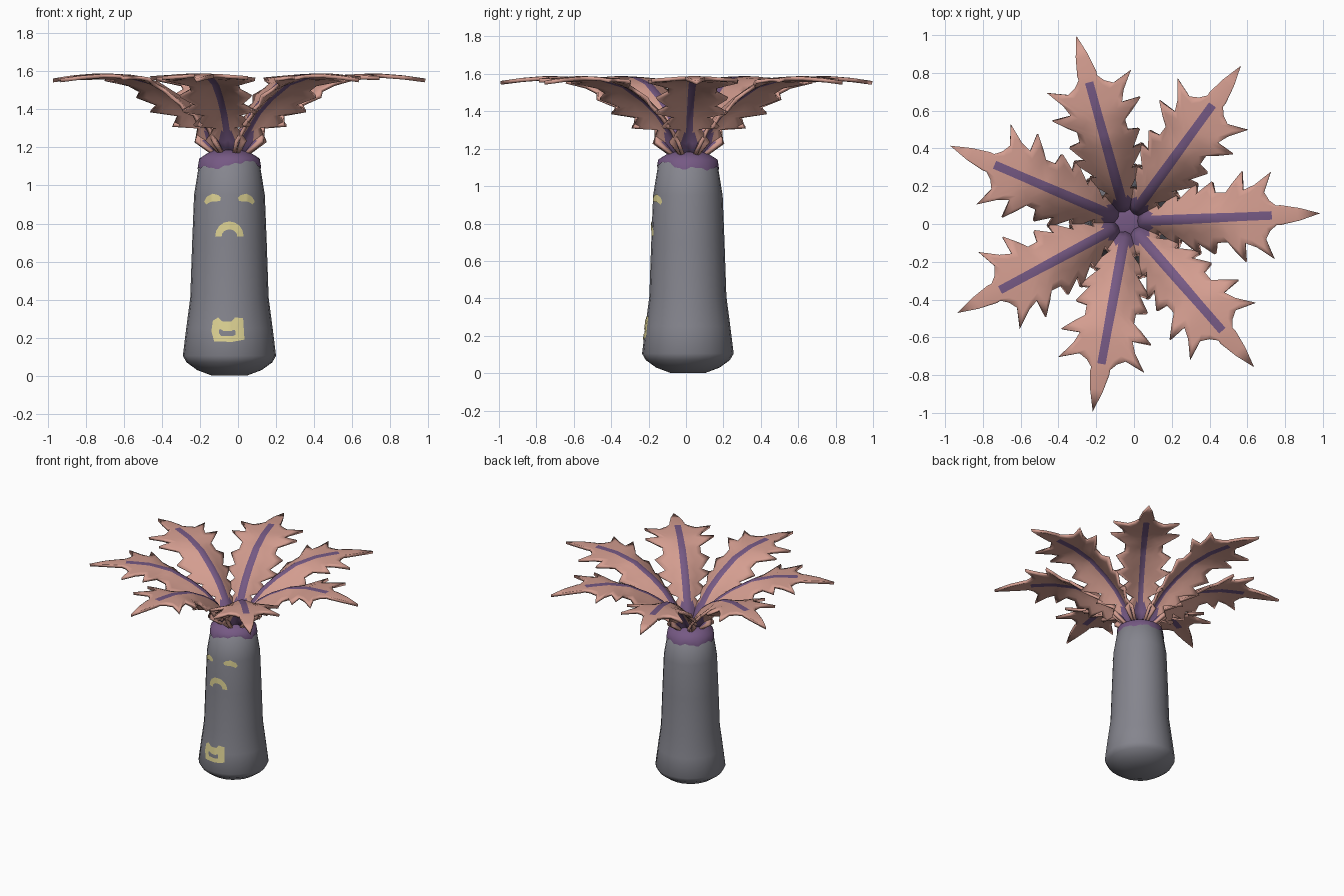
import bpy, bmesh, math
from mathutils import Vector
from mathutils.bvhtree import BVHTree

if "Cube" in bpy.data.objects:
    bpy.data.objects.remove(bpy.data.objects["Cube"])


def material(name, rgb):
    m = bpy.data.materials.new(name)
    m.diffuse_color = (*rgb, 1)
    m.use_nodes = True
    m.node_tree.nodes["Principled BSDF"].inputs["Base Color"].default_value = m.diffuse_color
    return m


GREY = material("grey bark", (0.235, 0.235, 0.27))
PURPLE = material("purple", (0.18, 0.10, 0.23))
SALMON = material("salmon leaf", (0.66, 0.34, 0.28))
YELLOW = material("pale yellow", (0.72, 0.64, 0.29))

CX, CY = -0.045, 0.01      # trunk axis
FX, FY = -0.035, 0.012     # crown axis


def finish(name, bm, mats, angle=40):
    me = bpy.data.meshes.new(name)
    bm.to_mesh(me)
    ob = bpy.data.objects.new(name, me)
    bpy.context.collection.objects.link(ob)
    for m in mats:
        me.materials.append(m)
    bpy.ops.object.select_all(action='DESELECT')
    ob.select_set(True)
    bpy.context.view_layer.objects.active = ob
    bpy.ops.object.shade_smooth_by_angle(angle=math.radians(angle))
    bm.free()
    return ob


def interp(table, x):
    for (a, u), (b, v) in zip(table, table[1:]):
        if x <= b:
            return u + (v - u) * max(0, (x - a) / (b - a))
    return table[-1][1]


def lathe(profile, n, wave=None):
    """Revolve (radius, z) points round the trunk axis, closing both ends."""
    bm = bmesh.new()
    rings = []
    for k, (r, z) in enumerate(profile):
        ring = []
        for i in range(n):
            a = 2 * math.pi * i / n
            rr, zz = wave(a) if wave and k == 0 else (r, z)
            ring.append(bm.verts.new((CX + rr * math.cos(a), CY + rr * math.sin(a), zz)))
        rings.append(ring)
    for lo, hi in zip(rings, rings[1:]):
        for i in range(n):
            j = (i + 1) % n
            bm.faces.new((lo[i], lo[j], hi[j], hi[i]))
    bm.faces.new(rings[-1])
    if not wave:
        bm.faces.new(rings[0][::-1])
    return bm


# Trunk
profile = [(0.09, 0.0), (0.17, 0.03), (0.225, 0.07), (0.245, 0.105), (0.227, 0.25),
           (0.206, 0.41), (0.196, 0.7), (0.186, 0.95), (0.156, 1.135), (0.11, 1.165), (0.06, 1.18)]
bm = lathe(profile, 24)
surface = BVHTree.FromBMesh(bm)
finish("trunk", bm, [GREY], 60)


# Purple collar with a wavy lower edge, higher on the front right
def wavy(a):
    z = 1.094 + 0.036 * math.exp(-((a - 5.3) / 0.5) ** 2) + 0.007 * math.sin(7 * a) + 0.004 * math.sin(17 * a)
    return interp([(0.95, 0.186), (1.135, 0.156)], z) + 0.004, z


bm = lathe([(0, 0), (0.159, 1.141), (0.113, 1.171), (0.07, 1.188), (0.03, 1.192)], 72, wavy)
finish("collar", bm, [PURPLE], 60)


# Painted face: strips between two outlines, laid onto the trunk front
def plate(name, outer, inner, mirror=False):
    bm = bmesh.new()
    rows = []
    for (o0, o1), (i0, i1) in zip(zip(outer, outer[1:]), zip(inner, inner[1:])):
        for s in range(5):
            a = Vector(o0).lerp(Vector(o1), s / 4)
            b = Vector(i0).lerp(Vector(i1), s / 4)
            row = []
            for t in (0, 0.5, 1):
                p = a.lerp(b, t)
                x = 2 * CX - p.x if mirror else p.x
                hit = surface.ray_cast(Vector((x, -1, p.y)), Vector((0, 1, 0)))[0]
                row.append(bm.verts.new((x, hit.y - 0.005, p.y)))
            rows.append(row)
    for r, q in zip(rows, rows[1:]):
        for k in range(2):
            bm.faces.new((r[k], r[k + 1], q[k + 1], q[k]))
    bmesh.ops.remove_doubles(bm, verts=bm.verts, dist=0.0005)
    bm.normal_update()
    for f in bm.faces:
        if f.normal.y > 0:
            f.normal_flip()
    finish(name, bm, [YELLOW], 60)


eye_out = [(-0.178, 0.915), (-0.165, 0.94), (-0.135, 0.957), (-0.105, 0.95), (-0.09, 0.937)]
eye_in = [(-0.167, 0.9), (-0.152, 0.91), (-0.135, 0.916), (-0.112, 0.916), (-0.093, 0.92)]
plate("left_eye", eye_out, eye_in)
plate("right_eye", eye_out, eye_in, True)


def arc(r, h):
    return [(CX + r * math.cos(math.pi * i / 8), 0.733 + h * math.sin(math.pi * i / 8)) for i in range(9)]


plate("mouth", arc(0.075, 0.078), arc(0.041, 0.036))
mark_out = [(-0.132, 0.29), (-0.105, 0.306), (-0.08, 0.284), (-0.035, 0.286), (-0.015, 0.307), (0.027, 0.302),
            (0.034, 0.19), (-0.03, 0.178), (-0.125, 0.18), (-0.14, 0.235), (-0.132, 0.29)]
mark_in = [(-0.1, 0.242), (-0.09, 0.245), (-0.075, 0.234), (-0.035, 0.234), (-0.025, 0.241), (-0.015, 0.241),
           (-0.013, 0.215), (-0.03, 0.208), (-0.09, 0.21), (-0.1, 0.225), (-0.1, 0.242)]
plate("lower_mark", mark_out, mark_in)

# Fronds: (position on midrib, reach, half width) for valleys and tooth tips
OUTLINE = [(0.05, 0.05, 0.03), (0.09, 0.16, 0.105), (0.13, 0.17, 0.05), (0.17, 0.27, 0.15),
           (0.21, 0.27, 0.09), (0.26, 0.38, 0.19), (0.31, 0.37, 0.125), (0.36, 0.46, 0.19),
           (0.41, 0.47, 0.13), (0.45, 0.53, 0.13), (0.48, 0.565, 0.175), (0.50, 0.62, 0.24),
           (0.54, 0.62, 0.14), (0.57, 0.68, 0.165), (0.60, 0.77, 0.23), (0.65, 0.73, 0.125),
           (0.69, 0.755, 0.08), (0.765, 0.79, 0.05), (0.81, 0.81, 0.052), (0.90, 0.91, 0.033), (1.02, 1.02, 0.0)]
RISE = [(0.05, 1.16), (0.1, 1.265), (0.2, 1.385), (0.3, 1.46), (0.45, 1.54),
        (0.6, 1.572), (0.75, 1.58), (0.88, 1.572), (1.02, 1.552)]


def frond_point(r, w):
    droop = max(0.07, 1.75 * (1 - r / 0.62))
    return Vector((r, w, interp(RISE, r) - droop * w * w / (abs(w) + 0.03)))


def frond(index):
    bm = bmesh.new()
    for side in (1, -1):
        rows = []
        for rib, reach, wide in OUTLINE:
            e = min(0.022, wide * 0.6)
            pts = [(rib, 0), (rib, e)]
            for t in (0.35, 0.7, 1):
                pts.append((rib + (reach - rib) * t, e + (wide - e) * t))
            rows.append([bm.verts.new(frond_point(r, side * w)) for r, w in pts])
        for n, (a, b) in enumerate(zip(rows, rows[1:])):
            for k in range(4):
                q = (a[k], b[k], b[k + 1], a[k + 1])
                f = bm.faces.new(q if side > 0 else q[::-1])
                # midrib and the inner root of the blade are purple
                rib = k == 0 and OUTLINE[n][0] < 0.74
                root = k < 3 and f.calc_center_median().xy.length < 0.135
                f.material_index = 1 if rib or root else 0
    bmesh.ops.remove_doubles(bm, verts=bm.verts, dist=0.0005)
    bmesh.ops.dissolve_degenerate(bm, edges=bm.edges, dist=0.0005)
    ob = finish(f"frond_{index + 1}", bm, [SALMON, PURPLE], 50)
    ob.location = (FX, FY, 0)
    ob.rotation_euler.z = math.radians(2.5 + index * 360 / 7)
    mod = ob.modifiers.new("thickness", 'SOLIDIFY')
    mod.thickness = 0.02
    mod.offset = 0


for i in range(7):
    frond(i)
